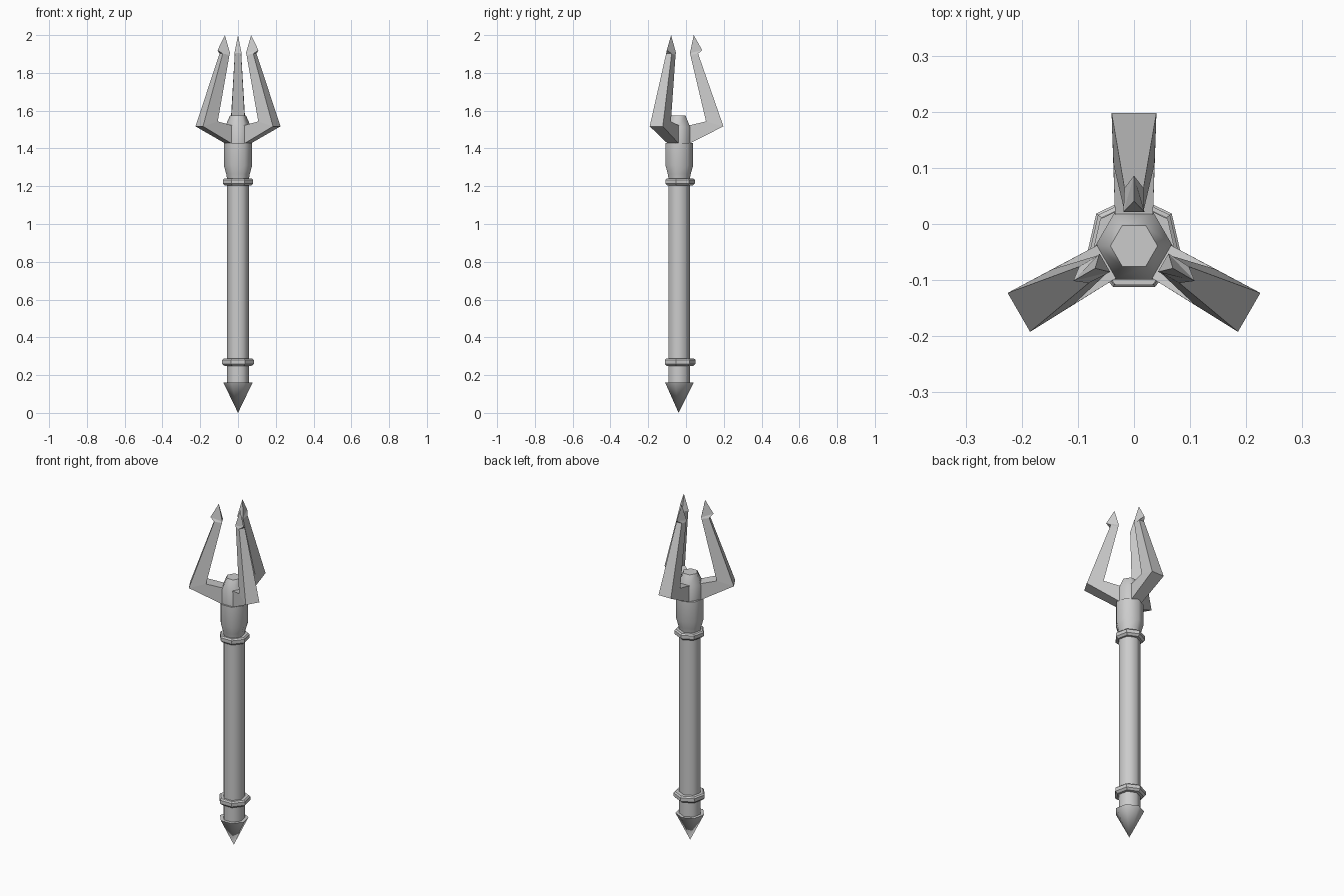
import bpy, bmesh
from math import sin, cos, pi, radians

if "Cube" in bpy.data.objects:
    bpy.data.objects.remove(bpy.data.objects["Cube"])

CY = -0.039  # the shaft axis sits slightly toward the front


def finish(name, bm, smooth):
    bmesh.ops.remove_doubles(bm, verts=bm.verts, dist=1e-5)
    bmesh.ops.recalc_face_normals(bm, faces=bm.faces)
    me = bpy.data.meshes.new(name)
    bm.to_mesh(me)
    bm.free()
    if smooth:
        me.shade_smooth()
        me.set_sharp_from_angle(angle=radians(smooth))
    ob = bpy.data.objects.new(name, me)
    bpy.context.collection.objects.link(ob)
    return ob


def loft(bm, rings):
    """Bridge rings of equal size and cap both ends."""
    loops = [[bm.verts.new(p) for p in ring] for ring in rings]
    n = len(loops[0])
    for a, b in zip(loops, loops[1:]):
        for i in range(n):
            j = (i + 1) % n
            bm.faces.new((a[i], a[j], b[j], b[i]))
    bm.faces.new(loops[0])
    bm.faces.new(loops[-1])


def lathe(name, profile, sides=7, start=pi / 2, cy=CY, smooth=55):
    bm = bmesh.new()
    loft(bm, [[(r * cos(start + 2 * pi * i / sides),
                cy + r * sin(start + 2 * pi * i / sides), z)
               for i in range(sides)] for r, z in profile])
    return finish(name, bm, smooth)


# shaft, end spike and head socket
lathe("shaft", [(0.06, 0.15), (0.06, 1.28)])
lathe("end_spike", [(0.0, 0.0), (0.079, 0.16), (0.0, 0.16)])
lathe("head_socket", [(0.058, 1.23), (0.064, 1.265), (0.077, 1.31), (0.077, 1.43)])

# raised rings around the shaft
for name, r, z in (("lower_ring", 0.086, 0.268), ("upper_ring", 0.082, 1.222)):
    lathe(name, [(r - 0.012, z - 0.019), (r, z - 0.008),
                 (r, z + 0.012), (r - 0.008, z + 0.019)], cy=CY + 0.004, smooth=0)

# six-sided hub between the prongs
lathe("hub", [(0.069, 1.42), (0.069, 1.515), (0.042, 1.575)], sides=6, start=0, smooth=65)

# prong sections: outer r, z, half width, then inner r, z, half width
SECTIONS = [
    (0.04, 1.425, 0.034, 0.04, 1.52, 0.034),
    (0.06, 1.427, 0.034, 0.06, 1.523, 0.034),
    (0.237, 1.517, 0.040, 0.145, 1.543, 0.0365),
    (0.103, 1.902, 0.017, 0.062, 1.895, 0.017),
    (0.125, 1.92, 0.0, 0.060, 1.905, 0.019),
    (0.080, 2.0, 0.0, 0.080, 2.0, 0.0),
]
for k, name in enumerate(("back_prong", "left_prong", "right_prong")):
    a = pi / 2 + k * 2 * pi / 3

    def place(r, t, z):
        return (r * cos(a) - t * sin(a), CY + r * sin(a) + t * cos(a), z)

    bm = bmesh.new()
    loft(bm, [[place(ro, -wo, zo), place(ro, wo, zo), place(ri, wi, zi), place(ri, -wi, zi)]
              for ro, zo, wo, ri, zi, wi in SECTIONS])
    finish(name, bm, 0)
